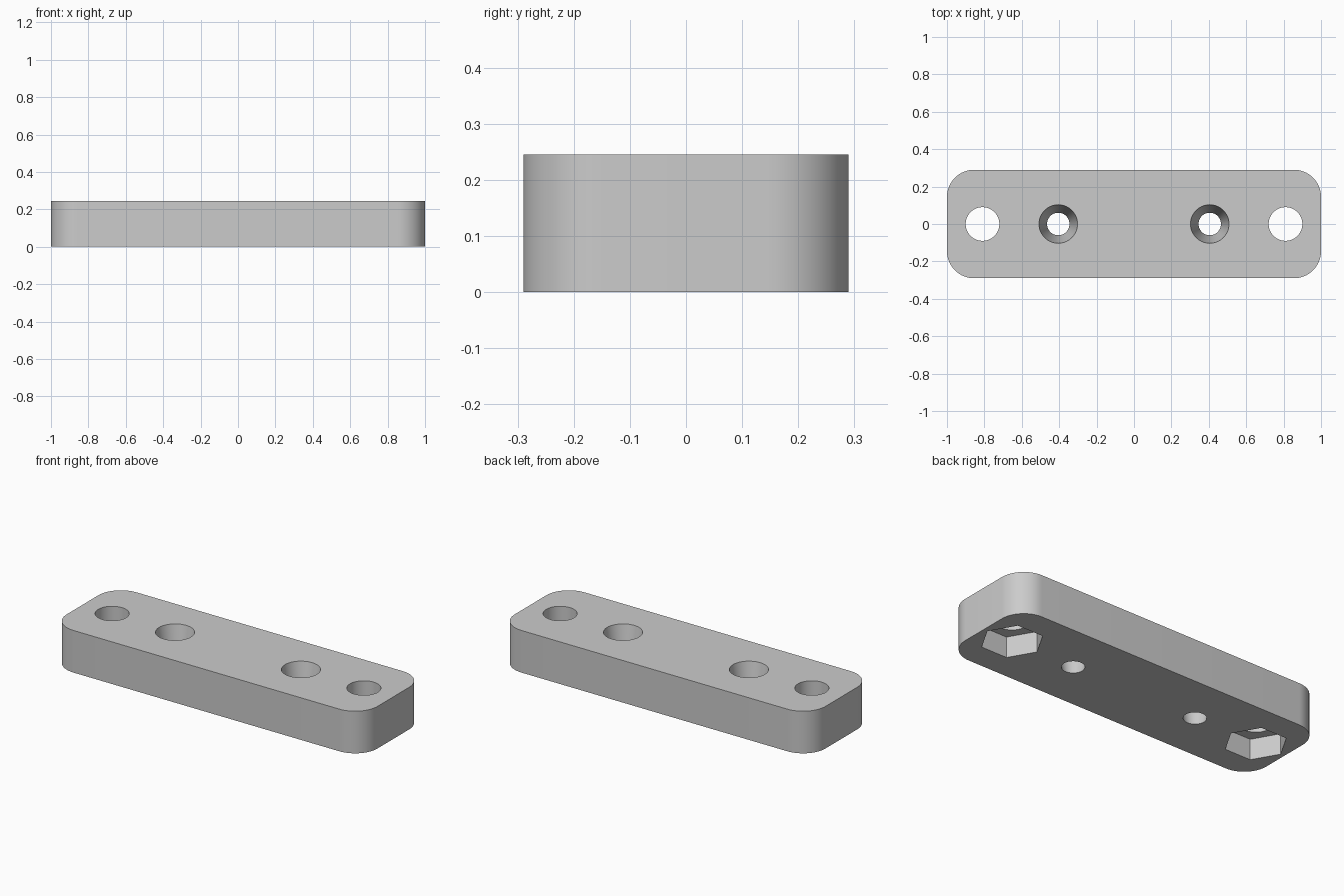
import bpy
import bmesh
import math

if "Cube" in bpy.data.objects:
    bpy.data.objects.remove(bpy.data.objects["Cube"], do_unlink=True)

LENGTH, WIDTH, HEIGHT, CORNER = 2.0, 0.58, 0.245, 0.145
BOLT_X, SCREW_X = 0.81, 0.405
NUT_DEPTH = 0.12

grey = bpy.data.materials.new("plain grey")
grey.use_nodes = True
colour = (0.6, 0.6, 0.6, 1)
grey.diffuse_color = colour
grey.node_tree.nodes["Principled BSDF"].inputs["Base Color"].default_value = colour


def add_object(name, bm):
    mesh = bpy.data.meshes.new(name)
    bm.to_mesh(mesh)
    bm.free()
    mesh.materials.append(grey)
    obj = bpy.data.objects.new(name, mesh)
    bpy.context.collection.objects.link(obj)
    return obj


def add_cutter(name, x, sides, low_radius, high_radius, low, high):
    """Upright prism or cone spanning low to high."""
    bm = bmesh.new()
    bmesh.ops.create_cone(bm, cap_ends=True, segments=sides, radius1=low_radius,
                          radius2=high_radius, depth=high - low)
    # put a corner of the ring on the x axis
    first = bm.verts[:][0].co
    turn = -math.atan2(first.y, first.x)
    for v in bm.verts:
        c, s = math.cos(turn), math.sin(turn)
        v.co = (v.co.x * c - v.co.y * s + x, v.co.x * s + v.co.y * c,
                v.co.z + (low + high) / 2)
    cutter = add_object(name, bm)
    cutter.hide_render = True
    return cutter


# Plate: a box with rounded upright edges
bm = bmesh.new()
bmesh.ops.create_cube(bm, size=1)
for v in bm.verts:
    v.co = (v.co.x * LENGTH, v.co.y * WIDTH, (v.co.z + 0.5) * HEIGHT)
upright = [e for e in bm.edges if abs(e.verts[0].co.z - e.verts[1].co.z) > 0.1]
bmesh.ops.bevel(bm, geom=upright, offset=CORNER, segments=16, profile=0.5,
                affect='EDGES')
plate = add_object("mounting_plate", bm)

# Bolt holes, hexagonal nut pockets underneath, and tapered screw holes
extra = 0.02
taper = (0.103 - 0.06) / HEIGHT * extra
cutters = []
for side, sign in (("left", 1), ("right", -1)):
    cutters += [
        add_cutter(side + "_bolt_hole_cutter", sign * BOLT_X, 64, 0.09, 0.09,
                   -extra, HEIGHT + extra),
        add_cutter(side + "_nut_pocket_cutter", sign * BOLT_X, 6, 0.165, 0.165,
                   -extra, NUT_DEPTH),
        add_cutter(side + "_screw_hole_cutter", sign * SCREW_X, 64, 0.06 - taper,
                   0.103 + taper, -extra, HEIGHT + extra),
    ]

bpy.ops.object.select_all(action='DESELECT')
bpy.context.view_layer.objects.active = plate
plate.select_set(True)
for cutter in cutters:
    cut = plate.modifiers.new(cutter.name, 'BOOLEAN')
    cut.operation = 'DIFFERENCE'
    cut.solver = 'EXACT'
    cut.object = cutter
    bpy.ops.object.modifier_apply(modifier=cut.name)
for cutter in cutters:
    bpy.data.objects.remove(cutter, do_unlink=True)

bpy.ops.object.shade_smooth_by_angle(angle=math.radians(30))
